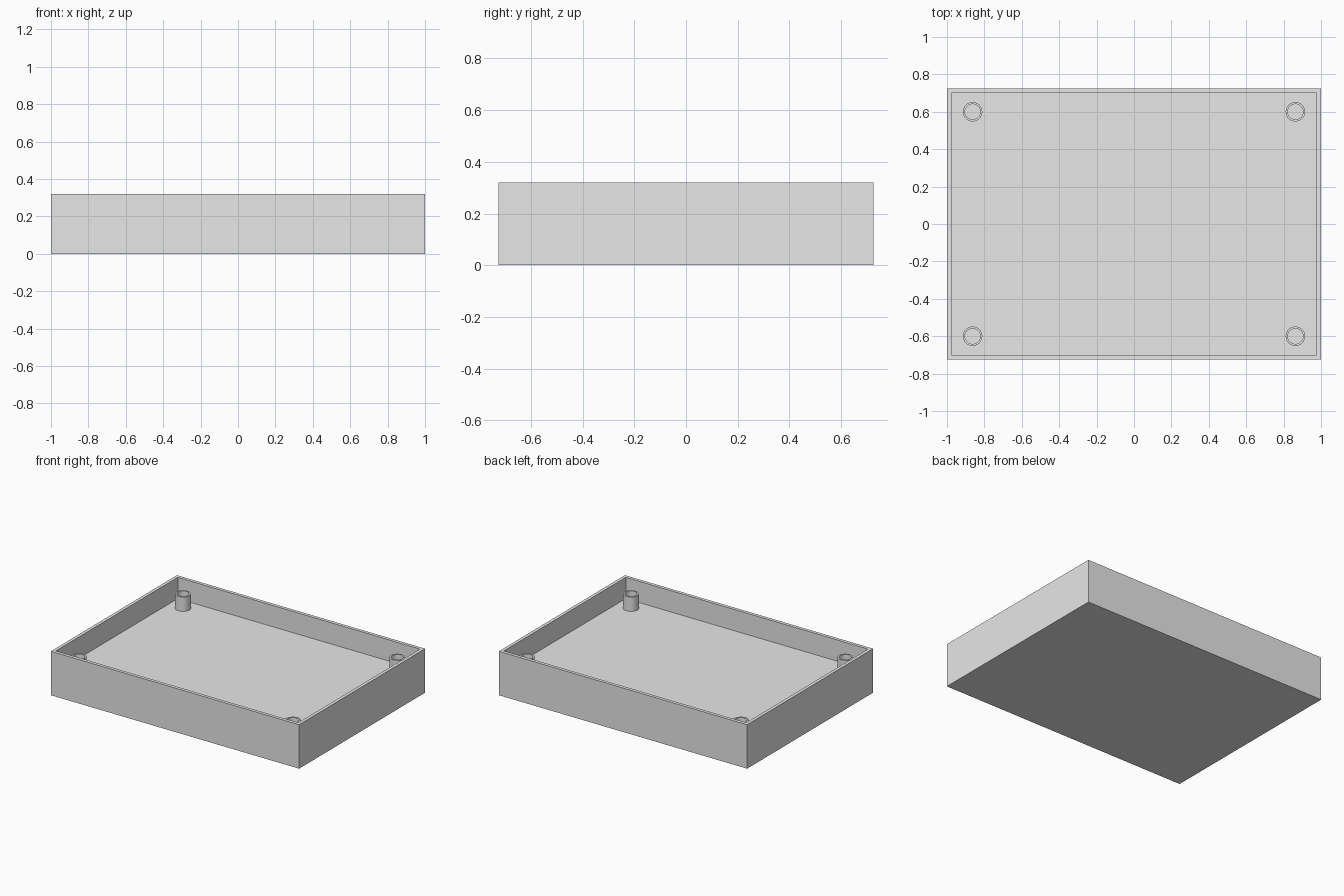
import bpy
import bmesh

cube = bpy.data.objects.get("Cube")
if cube:
    bpy.data.objects.remove(cube, do_unlink=True)

# Overall sizes
HALF_X, HALF_Y, HEIGHT = 1.0, 0.725, 0.32
WALL, FLOOR = 0.034, 0.165
POST_X, POST_Y, POST_TOP = 0.863, 0.6, 0.27
POST_R, HOLE_R, SIDES = 0.052, 0.041, 48

grey = bpy.data.materials.new("light grey")
grey.use_nodes = True
colour = (0.8, 0.8, 0.8, 1)
grey.diffuse_color = colour
grey.node_tree.nodes["Principled BSDF"].inputs["Base Color"].default_value = colour


def add_object(name, bm):
    bmesh.ops.recalc_face_normals(bm, faces=bm.faces)
    mesh = bpy.data.meshes.new(name)
    bm.to_mesh(mesh)
    bm.free()
    mesh.materials.append(grey)
    obj = bpy.data.objects.new(name, mesh)
    bpy.context.collection.objects.link(obj)
    return obj


# Open tray: a block whose top is inset for the rim and pushed down to the floor
bm = bmesh.new()
bmesh.ops.create_cube(bm, size=1)
for v in bm.verts:
    v.co = (v.co.x * 2 * HALF_X, v.co.y * 2 * HALF_Y, (v.co.z + 0.5) * HEIGHT)
top = max(bm.faces, key=lambda f: f.calc_center_median().z)
bmesh.ops.inset_region(bm, faces=[top], thickness=WALL)
pushed = bmesh.ops.extrude_discrete_faces(bm, faces=[top])["faces"][0]
for v in pushed.verts:
    v.co.z = FLOOR
add_object("tray", bm)


# Hollow screw post: a ring profile spun around its axis
def screw_post(name, x, y):
    bm = bmesh.new()
    profile = [(POST_R, FLOOR), (POST_R, POST_TOP), (HOLE_R, POST_TOP), (HOLE_R, FLOOR)]
    verts = [bm.verts.new((r, 0, z)) for r, z in profile]
    edges = [bm.edges.new(pair) for pair in zip(verts, verts[1:])]
    bmesh.ops.spin(bm, geom=verts + edges, cent=(0, 0, 0), axis=(0, 0, 1),
                   angle=6.2831853, steps=SIDES, use_merge=True)
    bmesh.ops.remove_doubles(bm, verts=bm.verts, dist=0.0001)
    obj = add_object(name, bm)
    obj.location = (x, y, 0)
    bpy.ops.object.select_all(action="DESELECT")
    obj.select_set(True)
    bpy.context.view_layer.objects.active = obj
    bpy.ops.object.shade_smooth_by_angle()


# One post in each corner
for end, sy in (("front", -1), ("back", 1)):
    for side, sx in (("right", -1), ("left", 1)):
        screw_post(f"{end}_{side}_post", sx * POST_X, sy * POST_Y)
